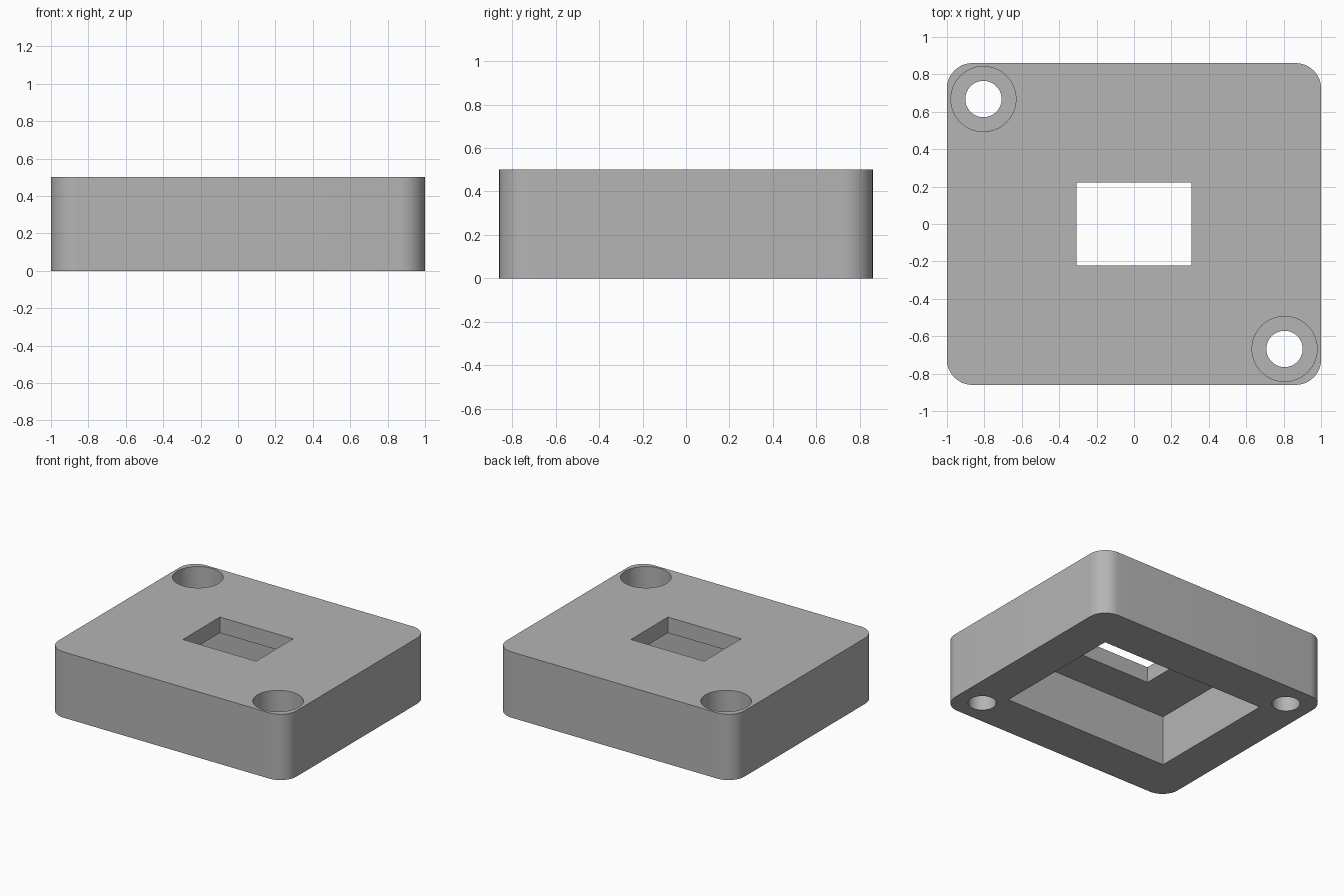
import bpy
import bmesh
import math

old = bpy.data.objects.get("Cube")
if old:
    bpy.data.objects.remove(old, do_unlink=True)

HEIGHT = 0.5
CEILING = 0.38     # height of the underside pocket's ceiling
SEAT = 0.18        # height of the screw-head seats
OVER = 0.1         # how far cutters reach past the surface

grey = bpy.data.materials.new("plain grey")
grey.use_nodes = True
colour = (0.46, 0.46, 0.46, 1)
grey.diffuse_color = colour
grey.node_tree.nodes["Principled BSDF"].inputs["Base Color"].default_value = colour


def circle(cx, cy, r, steps=64):
    angles = (2 * math.pi * i / steps for i in range(steps))
    return [(cx + r * math.cos(a), cy + r * math.sin(a)) for a in angles]


def rectangle(w, d):
    return [(sx * w / 2, sy * d / 2) for sx, sy in ((-1, -1), (1, -1), (1, 1), (-1, 1))]


def rounded_rectangle(w, d, r, steps=12):
    points = []
    for k, (sx, sy) in enumerate(((1, 1), (-1, 1), (-1, -1), (1, -1))):
        for i in range(steps + 1):
            a = math.pi / 2 * (k + i / steps)
            points.append((sx * (w / 2 - r) + r * math.cos(a),
                           sy * (d / 2 - r) + r * math.sin(a)))
    return points


def prism(name, outline, z0, z1):
    """Extrude a counter-clockwise outline from z0 to z1."""
    bm = bmesh.new()
    base = bm.faces.new([bm.verts.new((x, y, z0)) for x, y in outline])
    top = bmesh.ops.extrude_face_region(bm, geom=[base], use_keep_orig=True)["geom"]
    bmesh.ops.translate(bm, vec=(0, 0, z1 - z0),
                        verts=[v for v in top if isinstance(v, bmesh.types.BMVert)])
    bmesh.ops.recalc_face_normals(bm, faces=bm.faces)
    mesh = bpy.data.meshes.new(name)
    bm.to_mesh(mesh)
    bm.free()
    mesh.materials.append(grey)
    obj = bpy.data.objects.new(name, mesh)
    bpy.context.collection.objects.link(obj)
    return obj


# Block with rounded upright corners
housing = prism("housing", rounded_rectangle(2, 1.72, 0.135), 0, HEIGHT)

# Underside pocket and the window through its ceiling
cutters = [
    prism("pocket_cutter", rectangle(1.39, 1.035), -OVER, CEILING),
    prism("window_cutter", rectangle(0.615, 0.445), CEILING - OVER, HEIGHT + OVER),
]

# Counterbored screw holes in two opposite corners
for side in (-1, 1):
    x, y = 0.805 * side, -0.668 * side
    cutters.append(prism("screw_hole_cutter", circle(x, y, 0.097), -OVER, SEAT + OVER))
    cutters.append(prism("counterbore_cutter", circle(x, y, 0.174), SEAT, HEIGHT + OVER))

bpy.ops.object.select_all(action="DESELECT")
bpy.context.view_layer.objects.active = housing
housing.select_set(True)
for cutter in cutters:
    cut = housing.modifiers.new(cutter.name, "BOOLEAN")
    cut.operation = "DIFFERENCE"
    cut.solver = "EXACT"
    cut.object = cutter
    bpy.ops.object.modifier_apply(modifier=cut.name)
    bpy.data.objects.remove(cutter, do_unlink=True)

bpy.ops.object.shade_smooth_by_angle(angle=math.radians(30))
